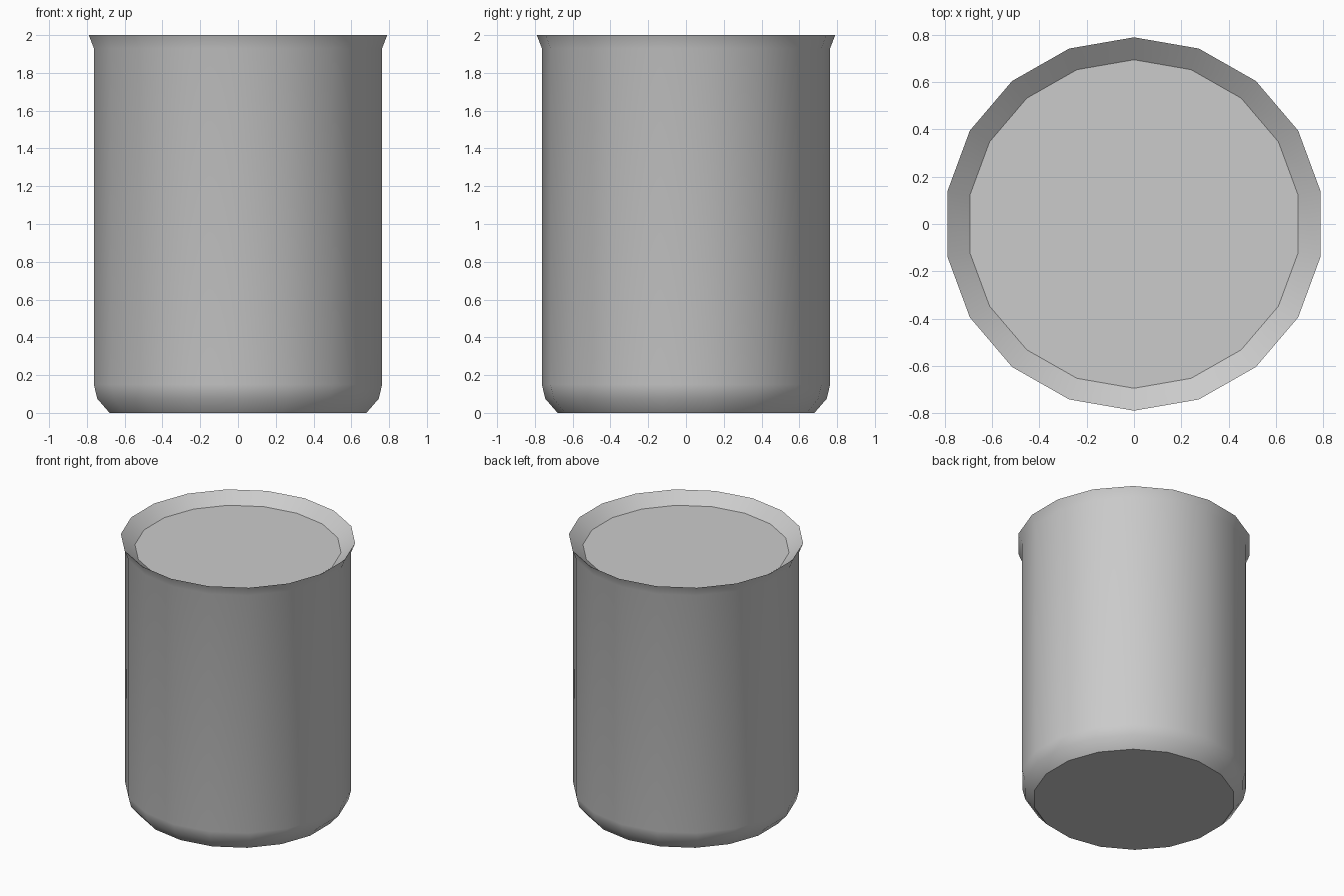
import bpy, bmesh, math

if "Cube" in bpy.data.objects:
    bpy.data.objects.remove(bpy.data.objects["Cube"])

SIDES = 18
# (radius, z) from the base edge up the outside, over the thin lip, down to the inner surface
PROFILE = [(0.68, 0.0), (0.745, 0.075), (0.763, 0.15), (0.763, 1.93),
           (0.79, 2.0), (0.695, 1.925)]


def ring(bm, r, z):
    # vertices on the front/back axis; flats left/right, x stretched to equal width
    sx = 1 / math.cos(math.pi / SIDES)
    return [bm.verts.new((r * sx * math.sin(2 * math.pi * i / SIDES),
                          -r * math.cos(2 * math.pi * i / SIDES), z))
            for i in range(SIDES)]


# Beaker: revolved wall with flared lip, flat base and flat filled top
bm = bmesh.new()
rings = [ring(bm, r, z) for r, z in PROFILE]
for a, b in zip(rings, rings[1:]):
    for i in range(SIDES):
        j = (i + 1) % SIDES
        bm.faces.new((a[i], a[j], b[j], b[i]))
bm.faces.new(rings[0][::-1])
bm.faces.new(rings[-1])
bmesh.ops.recalc_face_normals(bm, faces=bm.faces)

mesh = bpy.data.meshes.new("beaker")
bm.to_mesh(mesh)
bm.free()
beaker = bpy.data.objects.new("beaker", mesh)
bpy.context.collection.objects.link(beaker)

# Smooth walls, crisp base, lip and fill edges
bpy.context.view_layer.objects.active = beaker
beaker.select_set(True)
bpy.ops.object.shade_smooth_by_angle(angle=math.radians(35))
